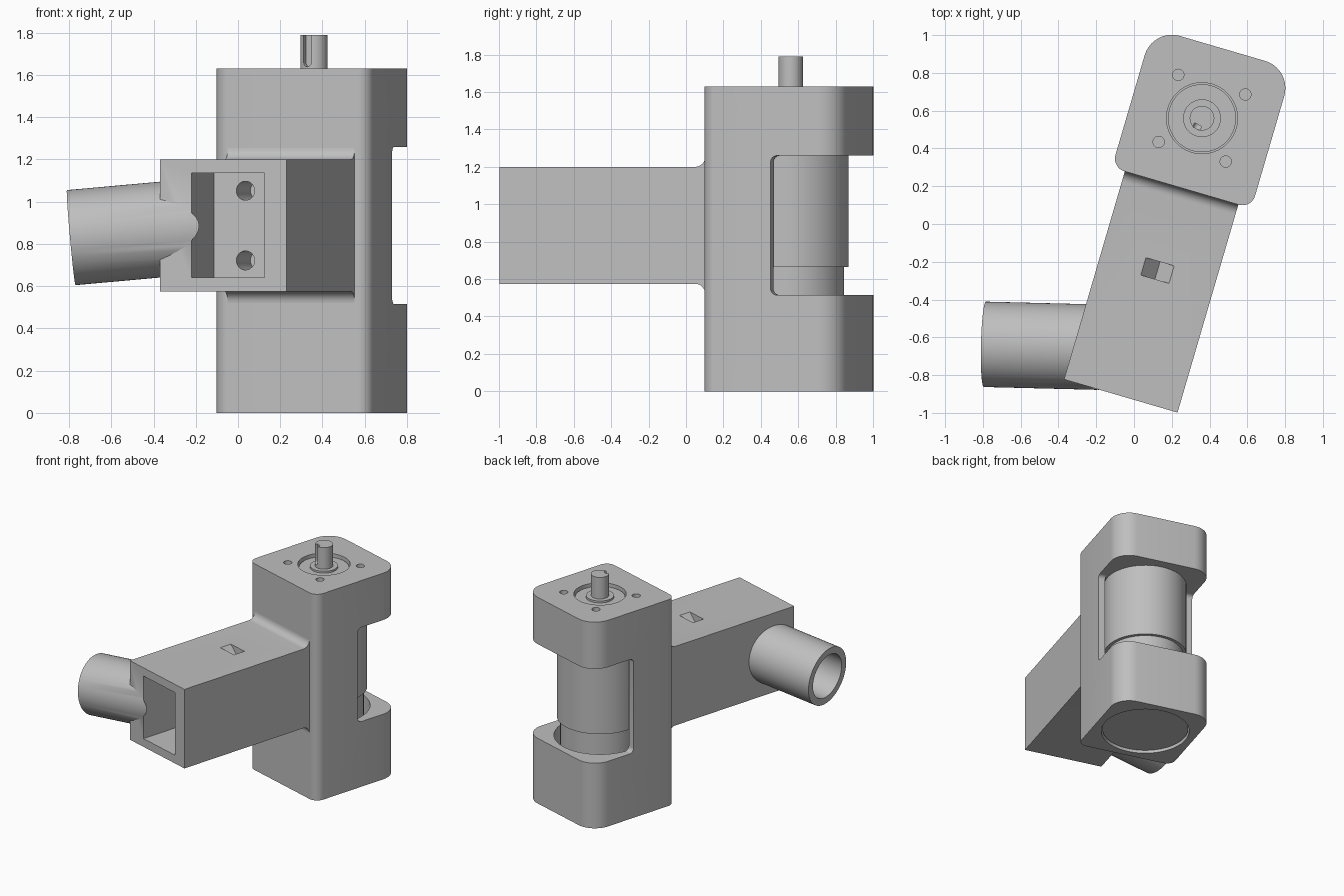
import bpy, bmesh, math
from mathutils import Matrix, Vector

if "Cube" in bpy.data.objects:
    bpy.data.objects.remove(bpy.data.objects["Cube"])

grey = bpy.data.materials.new("warm_grey")
grey.diffuse_color = (0.52, 0.52, 0.52, 1)
grey.use_nodes = True
grey.node_tree.nodes["Principled BSDF"].inputs["Base Color"].default_value = grey.diffuse_color

# Working frame: origin on the shaft axis, turned clockwise about z
BASE = Matrix.Translation((0.36, 0.56, 0)) @ Matrix.Rotation(math.radians(-16.3), 4, 'Z')
# Profiles given as (y, z) and extruded along x
SIDE = BASE @ Matrix(((0, 0, 1, 0), (1, 0, 0, 0), (0, 1, 0, 0), (0, 0, 0, 1)))
# Profiles given as (x, z) and extruded towards the front (-y)
FRONT = BASE @ Matrix(((1, 0, 0, 0), (0, 0, -1, 0), (0, 1, 0, 0), (0, 0, 0, 1)))


def prism(name, pts, lo, hi, frame=BASE):
    bm = bmesh.new()
    bottom = [bm.verts.new((a, b, lo)) for a, b in pts]
    top = [bm.verts.new((a, b, hi)) for a, b in pts]
    bm.faces.new(bottom)
    bm.faces.new(top)
    for i in range(len(pts)):
        j = (i + 1) % len(pts)
        bm.faces.new((bottom[i], bottom[j], top[j], top[i]))
    bm.transform(frame)
    bmesh.ops.recalc_face_normals(bm, faces=bm.faces[:])
    mesh = bpy.data.meshes.new(name)
    bm.to_mesh(mesh)
    bm.free()
    mesh.materials.append(grey)
    ob = bpy.data.objects.new(name, mesh)
    bpy.context.collection.objects.link(ob)
    return ob


def arc(cx, cy, r, start, end, n=10):
    return [(cx + r * math.cos(math.radians(start + (end - start) * i / n)),
             cy + r * math.sin(math.radians(start + (end - start) * i / n)))
            for i in range(n + 1)]


def circle(r, cx=0, cy=0, n=64):
    return arc(cx, cy, r, 0, 360, n)[:-1]


def rect(x0, x1, y0, y1):
    return [(x0, y0), (x1, y0), (x1, y1), (x0, y1)]


def boolean(ob, tool, op='DIFFERENCE'):
    bpy.context.view_layer.objects.active = ob
    mod = ob.modifiers.new("bool", 'BOOLEAN')
    mod.operation, mod.solver, mod.object = op, 'EXACT', tool
    bpy.ops.object.modifier_apply(modifier=mod.name)
    bpy.data.objects.remove(tool)


# Housing block: tight front corners, wide back corners
H, RF, RB = 0.385, 0.07, 0.15
housing = prism("housing",
                arc(H - RB, H - RB, RB, 0, 90) + arc(RB - H, H - RB, RB, 90, 180)
                + arc(RF - H, RF - H, RF, 180, 270) + arc(H - RF, RF - H, RF, 270, 360),
                0, 1.63)
# Motor bore from below, and the open back window with rounded inner corners
boolean(housing, prism("bore", circle(0.33), -0.1, 1.26))
boolean(housing, prism("window", [(0.6, 0.515), (0.6, 1.26)]
                       + arc(0.035, 1.225, 0.035, 90, 180, 6)
                       + arc(0.035, 0.55, 0.035, 180, 270, 6), -0.6, 0.6, SIDE))
# Top register recess and four screw holes
boolean(housing, prism("recess", circle(0.188), 1.59, 1.7))
for sx in (-1, 1):
    for sy in (-1, 1):
        boolean(housing, prism("screw", circle(0.03, sx * 0.185, sy * 0.185, 24), 1.5, 1.7))

# Motor body, collar, end cap and front boss
prism("motor_body", circle(0.31), 0.665, 1.27)
prism("motor_collar", circle(0.285), 0.05, 0.665)
prism("motor_end_cap", circle(0.322), 0.02, 0.06)
prism("motor_face", circle(0.18), 1.58, 1.605)
prism("motor_boss", circle(0.1), 1.59, 1.62)

# Output shaft with a keyway
shaft = prism("shaft", circle(0.065), 1.6, 1.79)
key_frame = (Matrix.Translation((0.36, 0.56, 0)) @ Matrix.Rotation(math.radians(-30), 4, 'Z')
             @ Matrix.Rotation(math.radians(90), 4, 'X'))
boolean(shaft, prism("keyway", [(0.021, 1.9), (-0.021, 1.9)]
                     + arc(0, 1.66, 0.021, 180, 360, 10), 0.04, 0.1, key_frame))

# Arm with fillets where it meets the housing
FR = 0.055
arm = prism("arm", [(-1.532, 0.575)] + arc(-H - FR, 0.575 - FR, FR, 90, 0, 8)
            + [(-0.36, 0.575 - FR), (-0.36, 1.2 + FR)]
            + arc(-H - FR, 1.2 + FR, FR, 0, -90, 8) + [(-1.532, 1.2)],
            -0.313, 0.313, SIDE)

# Side tube joined to the arm, with a blind bore
start = Vector((-0.79, -0.637, 0.83))
axis = Vector((1, -0.025, 0.09)).normalized()
tube_frame = Matrix.Translation(start) @ axis.to_track_quat('Z', 'Y').to_matrix().to_4x4()
boolean(arm, prism("tube", circle(0.226), 0, 0.66, tube_frame), 'UNION')
boolean(arm, prism("tube_bore", circle(0.172), -0.1, 0.43, tube_frame))

# Pocket in the arm's end face, two deep holes in its floor
boolean(arm, prism("pocket", rect(-0.156, 0.203, 0.64, 1.135), 1.157, 1.533, FRONT))
for z in (0.722, 1.052):
    boolean(arm, prism("hole", circle(0.045, 0, z, 32), 0.92, 1.2, FRONT))
# V-shaped notch on top of the arm
boolean(arm, prism("notch", [(-0.078, 1.2), (0, 1.122), (0.078, 1.2), (0.078, 1.3), (-0.078, 1.3)],
                   0.792, 0.888, FRONT))

# Smooth the curved walls, keep the edges crisp
for ob in bpy.context.collection.objects:
    ob.select_set(True)
bpy.context.view_layer.objects.active = housing
bpy.ops.object.shade_smooth_by_angle(angle=math.radians(30))
